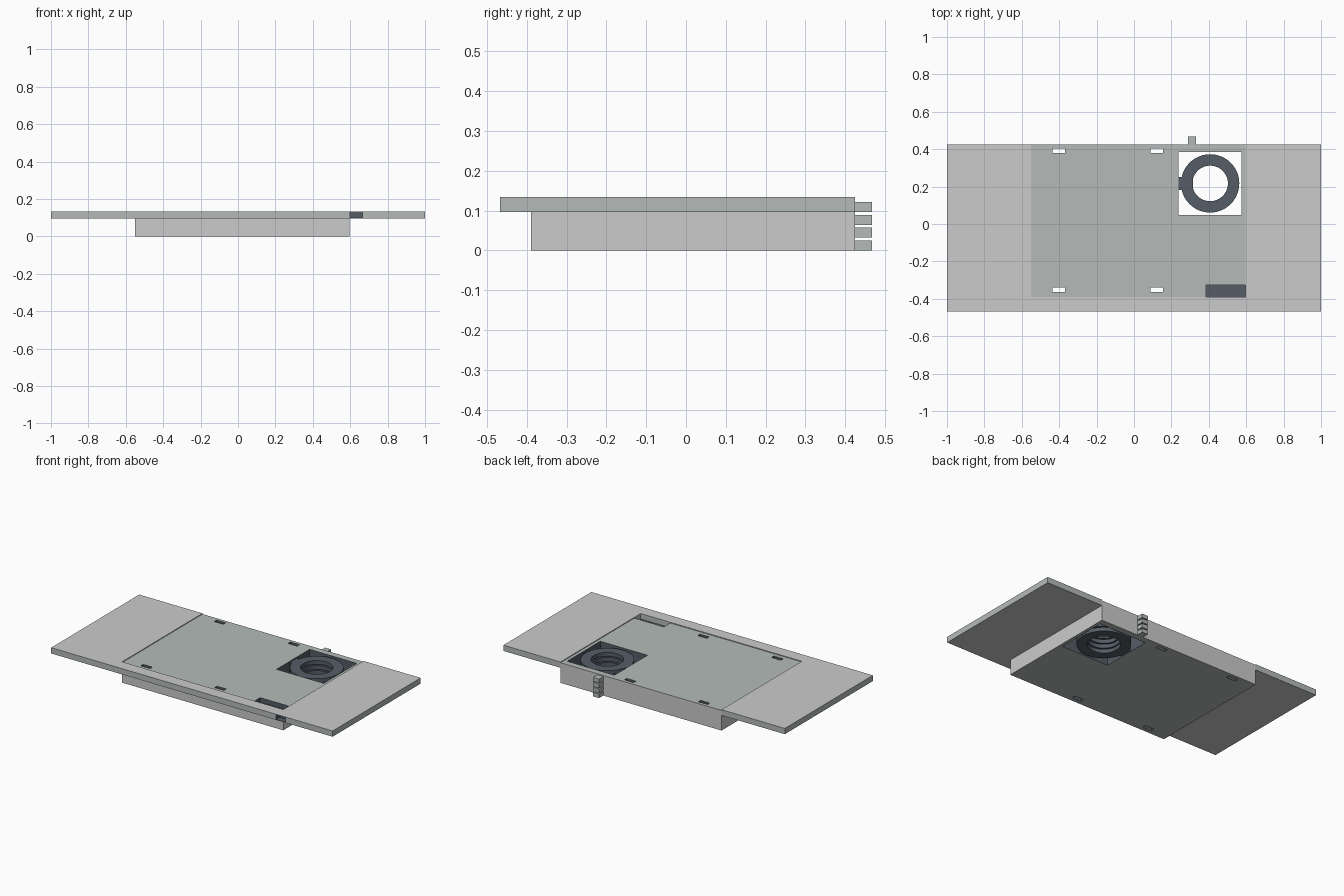
import bpy, bmesh, math

if "Cube" in bpy.data.objects:
    bpy.data.objects.remove(bpy.data.objects["Cube"])


def make_mat(name, rgb):
    m = bpy.data.materials.new(name)
    m.diffuse_color = (*rgb, 1)
    m.use_nodes = True
    m.node_tree.nodes["Principled BSDF"].inputs["Base Color"].default_value = m.diffuse_color
    return m


LIGHT = make_mat("light_grey", (0.8, 0.8, 0.8))
MID = make_mat("mid_grey", (0.46, 0.5, 0.49))
DARK = make_mat("dark_grey", (0.09, 0.11, 0.135))


def finish(name, bm, mats):
    bmesh.ops.recalc_face_normals(bm, faces=bm.faces)
    me = bpy.data.meshes.new(name)
    bm.to_mesh(me)
    bm.free()
    for m in mats:
        me.materials.append(m)
    ob = bpy.data.objects.new(name, me)
    bpy.context.collection.objects.link(ob)
    return ob


def box(name, x, y, z, top, side=None):
    """Box from (min, max) ranges; side walls can have their own material."""
    bm = bmesh.new()
    bmesh.ops.create_cube(bm, size=1)
    for v in bm.verts:
        v.co = [r[0] if c < 0 else r[1] for c, r in zip(v.co, (x, y, z))]
    bm.normal_update()
    if side:
        for f in bm.faces:
            f.material_index = int(abs(f.normal.z) < 0.5)
    return finish(name, bm, [top, side] if side else [top])


def cut(ob, cutters):
    """Subtract boxes given as (x, y, z, material)."""
    tools = []
    for x, y, z, m in cutters:
        c = box("cutter", x, y, z, m)
        c.hide_render = True
        tools.append(c)
        mod = ob.modifiers.new("cut", 'BOOLEAN')
        mod.operation = 'DIFFERENCE'
        mod.solver = 'EXACT'
        mod.material_mode = 'TRANSFER'
        mod.object = c
    bpy.context.view_layer.update()
    dg = bpy.context.evaluated_depsgraph_get()
    me = bpy.data.meshes.new_from_object(ob.evaluated_get(dg))
    ob.modifiers.clear()
    ob.data = me
    for c in tools:
        bpy.data.objects.remove(c)


def ring(name, cx, cy, r0, r1, z0, z1, n=48):
    bm = bmesh.new()
    loops = []
    for r, z in ((r0, z0), (r1, z0), (r1, z1), (r0, z1)):
        loops.append([bm.verts.new((cx + r * math.cos(2 * math.pi * i / n),
                                    cy + r * math.sin(2 * math.pi * i / n), z))
                      for i in range(n)])
    for k in range(4):
        a, b = loops[k], loops[(k + 1) % 4]
        for i in range(n):
            j = (i + 1) % n
            bm.faces.new((a[i], a[j], b[j], b[i]))
    ob = finish(name, bm, [DARK])
    bpy.ops.object.select_all(action='DESELECT')
    ob.select_set(True)
    bpy.context.view_layer.objects.active = ob
    bpy.ops.object.shade_smooth_by_angle()


# Stacked boards, each with a window, four slots, a ring and a back tab
BX, BY = (-0.55, 0.595), (-0.39, 0.425)
STEP, THIN = 0.0323, 0.025
CX, CY = 0.407, 0.217
ALL = (-0.1, 0.3)
holes = [((CX - 0.168, CX + 0.168), (CY - 0.168, CY + 0.168), ALL, DARK)]
for sx in (-0.403, 0.122):
    for sy in (-0.352, 0.392):
        holes.append(((sx - 0.033, sx + 0.033), (sy - 0.012, sy + 0.012), ALL, DARK))

for i in range(4):
    z = i * STEP
    board = box(f"board_{i + 1}", BX, BY, (z, z + STEP), MID, LIGHT)
    # Corner recess in the top board only
    recess = [((0.385, 0.7), (-0.5, -0.325), (z + 0.002, 0.3), DARK)] if i == 3 else []
    cut(board, holes + recess)
    ring(f"window_ring_{i + 1}", CX, CY, 0.095, 0.156, z, z + THIN)
    box(f"ring_arm_{i + 1}", (CX - 0.168, 0.315), (CY - 0.035, CY + 0.035),
        (z, z + THIN), DARK)
    box(f"back_tab_{i + 1}", (0.29, 0.332), (0.425, 0.468), (z, z + THIN), MID)

# Wide top plate, open at the back around the top board
plate = box("wide_plate", (-1, 1), (-0.468, 0.425), (3 * STEP, 0.134), LIGHT, MID)
cut(plate, [(BX, (BY[0], 0.6), ALL, MID),
            ((0.598, 0.665), (-0.6, -0.43), (0.1, 0.131), DARK)])
